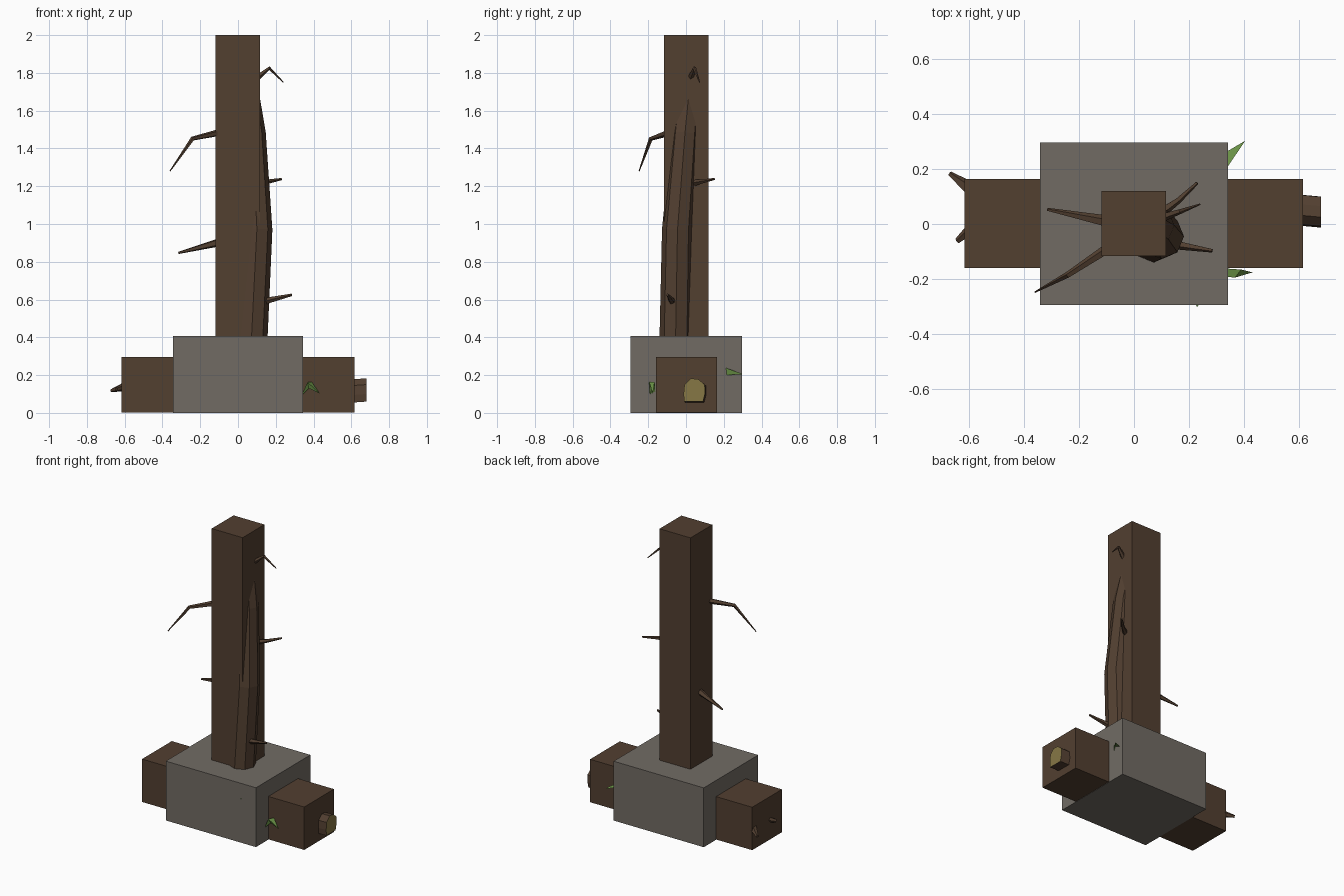
import bpy, math
from mathutils import Vector

if "Cube" in bpy.data.objects:
    bpy.data.objects.remove(bpy.data.objects["Cube"])


def material(name, color):
    m = bpy.data.materials.new(name)
    m.diffuse_color = (*color, 1)
    m.use_nodes = True
    m.node_tree.nodes["Principled BSDF"].inputs["Base Color"].default_value = m.diffuse_color
    return m


BARK = material("bark", (0.085, 0.05, 0.03))
STONE = material("stone", (0.165, 0.148, 0.127))
WOOD = material("cut_wood", (0.24, 0.185, 0.06))
LEAF = material("leaf", (0.14, 0.28, 0.06))


def mesh_object(name, verts, faces, *mats):
    me = bpy.data.meshes.new(name)
    me.from_pydata([tuple(v) for v in verts], [], faces)
    ob = bpy.data.objects.new(name, me)
    bpy.context.collection.objects.link(ob)
    for m in mats:
        me.materials.append(m)
    return ob


def box(name, lo, hi, mat):
    lo, hi = Vector(lo), Vector(hi)
    bpy.ops.mesh.primitive_cube_add(size=1, location=(lo + hi) / 2)
    ob = bpy.context.object
    ob.name, ob.scale = name, hi - lo
    ob.data.materials.append(mat)
    return ob


def loft(name, rings, *mats):
    """Skin equal-sized rings and cap both ends."""
    n = len(rings[0])
    verts = [v for r in rings for v in r]
    faces = [(k * n + i, k * n + (i + 1) % n, (k + 1) * n + (i + 1) % n, (k + 1) * n + i)
             for k in range(len(rings) - 1) for i in range(n)]
    faces += [tuple(reversed(range(n))), tuple(range(len(verts) - n, len(verts)))]
    return mesh_object(name, verts, faces, *mats)


def tube(name, path, radii, sides):
    """Tapered faceted branch following a path."""
    pts = [Vector(p) for p in path]
    rings = []
    for k, (p, r) in enumerate(zip(pts, radii)):
        d = (pts[min(k + 1, len(pts) - 1)] - pts[max(k - 1, 0)]).normalized()
        u = d.cross(Vector((0, 1, 0)) if abs(d.z) > 0.8 else Vector((0, 0, 1))).normalized()
        w = d.cross(u)
        rings.append([p + r * (math.cos(a) * u + math.sin(a) * w)
                      for a in (2 * math.pi * i / sides for i in range(sides))])
    return loft(name, rings, BARK)


# Main blocks: stone base, fallen log, upright post
box("stone_base", (-0.343, -0.295, 0), (0.343, 0.297, 0.408), STONE)
box("log_block", (-0.618, -0.16, 0.002), (0.616, 0.163, 0.297), BARK)
box("trunk_block", (-0.118, -0.117, 0.1), (0.117, 0.12, 2.0), BARK)

# Bowed round trunk bulging out of the post
tube("bowed_trunk",
     [(0.06, -0.05, 0.2), (0.072, -0.055, 0.41), (0.1, -0.045, 0.97),
      (0.075, -0.005, 1.48), (0.045, 0.015, 1.68), (0, 0.02, 1.95)],
     [0.09, 0.085, 0.082, 0.072, 0.068, 0.06], 8)

# Cut stub on the log's right end, with a pale sawn face
profile = [(-0.01, 0.06), (0.09, 0.06), (0.1, 0.1), (0.099, 0.15),
           (0.065, 0.178), (0.025, 0.183), (-0.008, 0.15), (-0.013, 0.1)]
stub = loft("cut_stub", [[(0.57, y + 0.01, z - 0.008) for y, z in profile],
                         [(0.68, y, z) for y, z in profile]], BARK, WOOD)
stub.data.polygons[-1].material_index = 1

# Twigs on the trunk and the log's left end
twigs = {
    "twig_top_right": ([(0.09, 0.02, 1.765), (0.165, 0.045, 1.825), (0.24, 0.072, 1.75)], (0.018, 0.01, 0.003)),
    "twig_mid_right": ([(0.09, 0.035, 1.215), (0.16, 0.085, 1.225), (0.23, 0.15, 1.238)], (0.02, 0.012, 0.006)),
    "twig_low_right": ([(0.1, -0.065, 0.58), (0.17, -0.078, 0.598), (0.285, -0.097, 0.625)], (0.025, 0.016, 0.007)),
    "twig_top_left": ([(-0.08, -0.08, 1.488), (-0.24, -0.185, 1.452), (-0.36, -0.248, 1.28)], (0.02, 0.012, 0.003)),
    "twig_low_left": ([(-0.08, 0.005, 0.908), (-0.315, 0.053, 0.847)], (0.024, 0.006)),
    "log_twig_back": ([(-0.6, 0.13, 0.14), (-0.671, 0.184, 0.118)], (0.026, 0.009)),
    "log_twig_front": ([(-0.6, -0.025, 0.14), (-0.643, -0.062, 0.125)], (0.02, 0.011)),
}
for name, (path, radii) in twigs.items():
    tube(name, path, radii, 5)

# Leaf tips poking out around the base
mesh_object("leaf_front",
            [(0.335, -0.192, 0.09), (0.335, -0.162, 0.105), (0.368, -0.195, 0.162),
             (0.39, -0.166, 0.165), (0.432, -0.176, 0.103), (0.375, -0.18, 0.13)],
            [(0, 5, 2), (0, 1, 3, 2), (2, 3, 4), (5, 4, 2)], LEAF)
mesh_object("leaf_back",
            [(0.335, 0.2, 0.242), (0.335, 0.262, 0.215), (0.335, 0.205, 0.2), (0.405, 0.303, 0.205)],
            [(0, 3, 1), (0, 2, 3)], LEAF)
mesh_object("leaf_small",
            [(0.222, -0.29, 0.306), (0.238, -0.29, 0.303), (0.23, -0.302, 0.304)],
            [(0, 1, 2)], LEAF)
